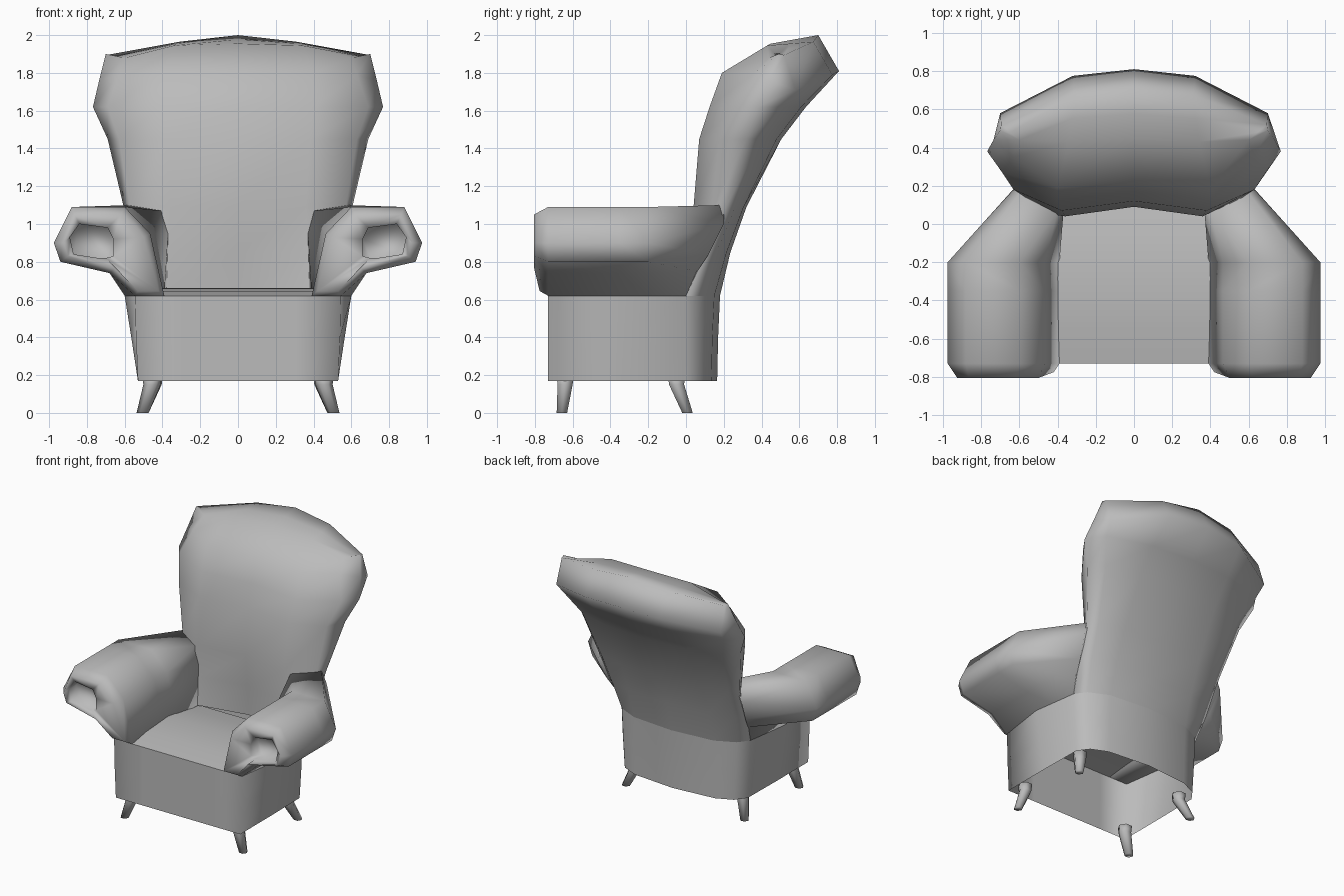
import bpy, bmesh, math
from mathutils import Vector

cube = bpy.data.objects.get("Cube")
if cube:
    bpy.data.objects.remove(cube, do_unlink=True)

fabric = bpy.data.materials.new("grey_fabric")
fabric.use_nodes = True
GREY = (0.5, 0.5, 0.5, 1)
fabric.diffuse_color = GREY
fabric.node_tree.nodes["Principled BSDF"].inputs["Base Color"].default_value = GREY


def loft(name, rings, closed=True, cap_start=False, cap_end=False):
    """Skin a list of equal-length point rings into one smooth mesh."""
    bm = bmesh.new()
    rows = [[bm.verts.new(p) for p in ring] for ring in rings]
    n = len(rows[0])
    for a, b in zip(rows, rows[1:]):
        for i in range(n if closed else n - 1):
            j = (i + 1) % n
            bm.faces.new((a[i], a[j], b[j], b[i]))
    if cap_start:
        bm.faces.new(rows[0])
    if cap_end:
        bm.faces.new(rows[-1])
    bmesh.ops.remove_doubles(bm, verts=bm.verts, dist=0.0005)
    bmesh.ops.recalc_face_normals(bm, faces=bm.faces)
    mesh = bpy.data.meshes.new(name)
    bm.to_mesh(mesh)
    bm.free()
    mesh.materials.append(fabric)
    obj = bpy.data.objects.new(name, mesh)
    bpy.context.collection.objects.link(obj)
    bpy.ops.object.select_all(action='DESELECT')
    obj.select_set(True)
    bpy.context.view_layer.objects.active = obj
    bpy.ops.object.shade_smooth_by_angle(angle=math.radians(110))


def both_sides(half):
    """Complete a half ring, whose ends lie on x = 0, by mirroring."""
    return half + [(-x, y, z) for x, y, z in reversed(half[1:-1])]


# Base: open underneath, straight front, sides that belly out upwards, rounded back
def base_ring(z, front, middle, rear, back):
    return both_sides([(0, -.73, z), (.3, -.73, z), (front, -.73, z), (middle, -.35, z), (rear, 0, z),
                       (rear - .06, .08, z), (.34, back - .03, z), (0, back, z)])


loft("base", [base_ring(.17, .53, .53, .525, .165), base_ring(.4, .54, .565, .54, .17),
              base_ring(.62, .545, .6, .55, .18)])

# Seat: crowned cushion that dips towards the back
seat_rows = []
for y, z in ((-.73, .62), (-.55, .645), (-.28, .66), (-.05, .63), (.1, .6)):
    seat_rows.append([(x, y, z) for x in (-.42, -.25, 0, .25, .42)])
loft("seat", seat_rows, closed=False)

# Backrest: stacked sections (height, then points from front centre round to back centre)
SECTIONS = [
    (.62, [(0, .13), (.36, .06), (.52, -.02), (.55, 0), (.49, .08), (.34, .15), (0, .18)]),
    (.85, [(0, .115), (.37, .05), (.56, .07), (.59, .1), (.52, .16), (.34, .215), (0, .235)]),
    (1.09, [(0, .09), (.36, .04), (.57, .14), (.605, .21), (.54, .26), (.34, .305), (0, .32)]),
    (1.45, [(0, .12), (.38, .07), (.63, .18), (.69, .32), (.6, .405), (.34, .48), (0, .505)]),
    (1.62, [(0, .17), (.4, .125), (.69, .27), (.768, .38), (.68, .51), (.34, .61), (0, .635)]),
]
rings = [both_sides([(x, y, z) for x, y in pts]) for z, pts in SECTIONS]

# Rolled head: upper sections tilt backwards
roll = [(0, .22, 1.8), (.4, .19, 1.8), (.63, .35, 1.79), (.735, .44, 1.76),
        (.7, .58, 1.71), (.32, .775, 1.79), (0, .81, 1.81)]
crest = [(0, .45, 1.955), (.34, .43, 1.945), (.6, .44, 1.88), (.7, .49, 1.9),
         (.695, .52, 1.895), (.31, .675, 1.965), (0, .7, 2.0)]
rings += [both_sides(roll), both_sides(crest)]
# Close the top by folding the last ring on to a line between front and back
seam = [Vector(crest[i]).lerp(Vector(crest[6 - i]), .5) for i in range(3)]
seam = [tuple(v) for v in seam]
rings.append(both_sides(seam + [crest[3]] + seam[::-1]))
loft("backrest", rings)

# Arms: rolled profile swept front to back, with a hollow curl in front
PROFILE = [(.39, .62), (.465, .95), (.6, 1.09), (.88, 1.09), (.975, .9), (.94, .8), (.68, .74)]
FACE = [(.42, .645), (.5, .93), (.62, 1.05), (.865, 1.05), (.925, .9), (.9, .83), (.65, .77), (.53, .645)]
CURL = [(.66, .83), (.66, .92), (.69, .98), (.84, 1.0), (.89, .93), (.87, .84), (.74, .82), (.7, .82)]
ARM_BACK = [(.38, .05, .62), (.37, .05, .95), (.4, .07, 1.07), (.57, .2, 1.1),
            (.615, .2, 1.0), (.59, .12, .84), (.57, .06, .75), (.55, 0, .62)]


def section(points, y):
    """Place a profile at depth y, its low end drawn back a little at the front."""
    return [(x, y + (.03 if z < .66 and y < -.75 else 0), z) for x, z in points]


def sleeve(foot, y):
    """Full arm profile whose outer foot meets the base at the given width."""
    return section(PROFILE + [(foot, .62)], y)


for side, label in ((1, "left"), (-1, "right")):
    arm = [section(CURL, -.7), section(CURL, -.785), section(FACE, -.805),
           sleeve(.545, -.73), sleeve(.6, -.35), sleeve(.58, -.2), ARM_BACK]
    arm = [[(side * x, y, z) for x, y, z in ring] for ring in arm]
    loft(label + "_arm", arm, cap_start=True, cap_end=True)

    # Legs: splayed six-sided tapers
    for place, head, foot in (("front", (.455, -.64), (.505, -.657)), ("back", (.45, -.05), (.505, .008))):
        leg = []
        for (cx, cy), z, r in ((head, .2, .052), (head, .15, .046), (foot, 0, .032)):
            leg.append([(side * (cx + r * math.cos(k * math.pi / 3)),
                         cy + r * math.sin(k * math.pi / 3), z) for k in range(6)])
        loft(f"{place}_{label}_leg", leg, cap_start=True, cap_end=True)
